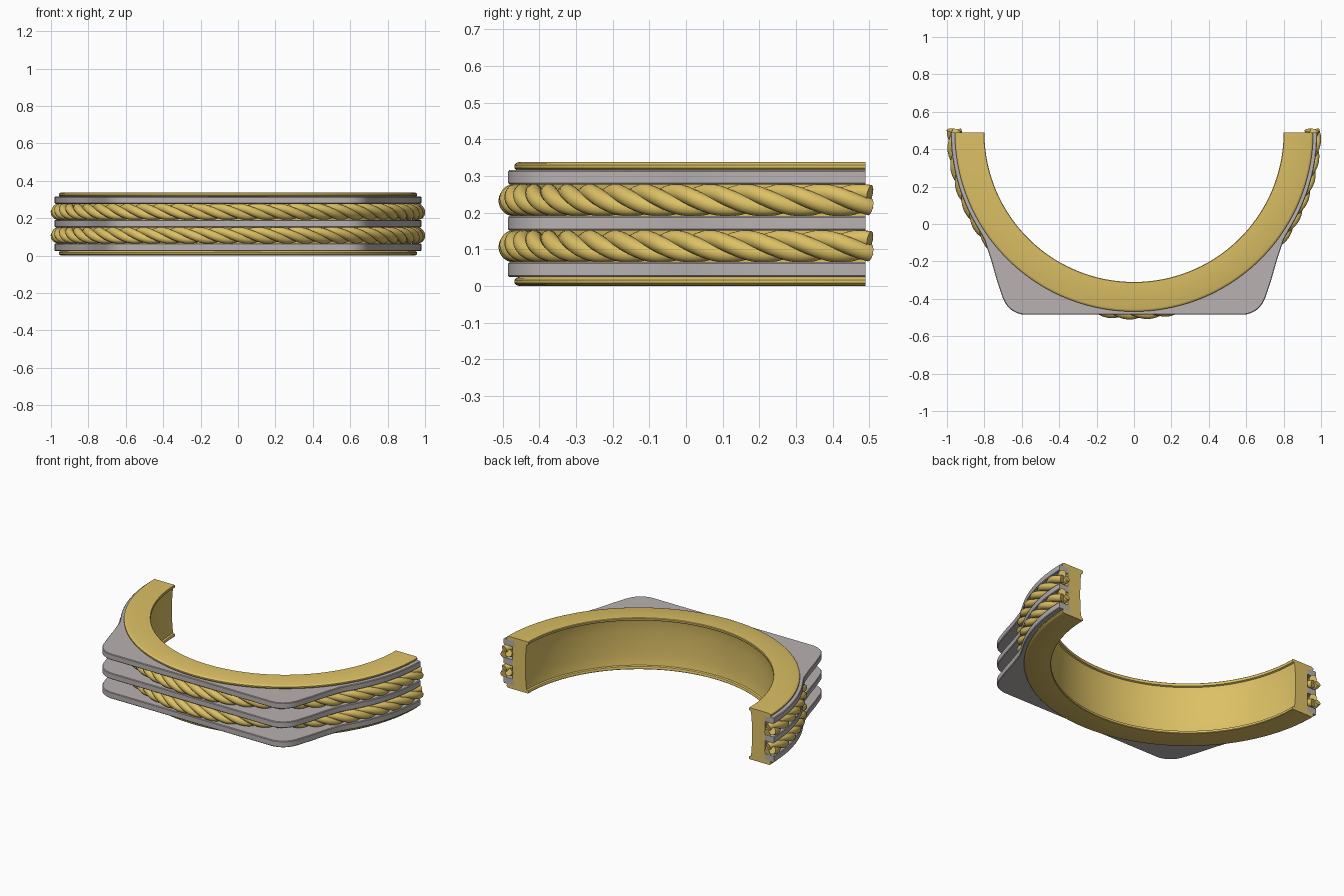
import bpy, bmesh
from math import sin, cos, pi, radians, atan2, hypot

if "Cube" in bpy.data.objects:
    bpy.data.objects.remove(bpy.data.objects["Cube"])

CY = 0.49          # ring centre lies on the cut plane y = 0.49
HEIGHT = 0.338

gold = bpy.data.materials.new("gold")
gold.diffuse_color = (0.72, 0.53, 0.13, 1)
gold.use_nodes = True
gold.node_tree.nodes["Principled BSDF"].inputs["Base Color"].default_value = gold.diffuse_color
silver = bpy.data.materials.new("silver")
silver.diffuse_color = (0.48, 0.44, 0.44, 1)
silver.use_nodes = True
silver.node_tree.nodes["Principled BSDF"].inputs["Base Color"].default_value = silver.diffuse_color


def finish(bm, name, mat, angle=35):
    bmesh.ops.recalc_face_normals(bm, faces=bm.faces)
    me = bpy.data.meshes.new(name)
    bm.to_mesh(me)
    bm.free()
    ob = bpy.data.objects.new(name, me)
    bpy.context.collection.objects.link(ob)
    me.materials.append(mat)
    bpy.ops.object.select_all(action='DESELECT')
    ob.select_set(True)
    bpy.context.view_layer.objects.active = ob
    bpy.ops.object.shade_smooth_by_angle(angle=radians(angle))
    return ob


def sweep(rings, name, mat):
    """Skin a list of closed cross-sections and cap both ends."""
    bm = bmesh.new()
    loops = [[bm.verts.new(p) for p in ring] for ring in rings]
    n = len(loops[0])
    for a, b in zip(loops, loops[1:]):
        for i in range(n):
            j = (i + 1) % n
            bm.faces.new((a[i], a[j], b[j], b[i]))
    bm.faces.new(loops[0])
    bm.faces.new(loops[-1])
    return finish(bm, name, mat)


def polar(r, t, z):
    return (r * cos(t), CY + r * sin(t), z)


# Gold band: channel section with rounded flanges and a shallow inner recess
half = [(0.822, 0.169), (0.821, 0.10), (0.817, 0.045), (0.813, 0.022),
        (0.803, 0.018), (0.80, 0.012), (0.80, 0.003), (0.803, 0.0),
        (0.945, 0.0), (0.953, 0.003), (0.958, 0.008), (0.958, 0.016),
        (0.953, 0.022), (0.945, 0.025), (0.915, 0.025)]
profile = half + [(r, HEIGHT - z) for r, z in reversed(half[1:])]
steps = 120
sweep([[polar(r, pi + pi * k / steps, z) for r, z in profile]
       for k in range(steps + 1)], "gold_band", gold)

# Silver plates: round shoulders flowing into a square front with soft corners
flank = [(0.80, -0.085), (0.765, -0.19), (0.735, -0.295)]
corner = [(0.71, -0.37), (0.635, -0.485), (0.59, -0.485)]
ctrl = (0.683, -0.472)
right = [(0.98 * cos(t), CY + 0.98 * sin(t)) for t in
         [-radians(32) * k / 24 for k in range(25)]]
right += flank
for k in range(13):
    u = k / 12
    right.append(tuple((1 - u) ** 2 * corner[0][i] + 2 * u * (1 - u) * ctrl[i]
                       + u * u * corner[2][i] for i in (0, 1)))
outer = right + [(x, y) for x, y in [(0.3, -0.485), (0.0, -0.485), (-0.3, -0.485)]]
outer += [(-x, y) for x, y in reversed(right)]


def plate(name, z0, z1):
    rings = []
    e = 0.004
    for x, y in outer:
        t = atan2(y - CY, x)
        r = hypot(x, y - CY)
        sec = [(0.90, z0), (r - e, z0), (r, z0 + e),
               (r, z1 - e), (r - e, z1), (0.90, z1)]
        rings.append([polar(q, t, z) for q, z in sec])
    sweep(rings, name, silver)


for name, z0, z1 in (("lower_plate", 0.024, 0.065), ("middle_plate", 0.151, 0.191),
                     ("upper_plate", 0.277, 0.316)):
    plate(name, z0, z1)


# Twisted ropes: three strands wound around the band in each groove
def strand(name, zc, phase, R=0.957, off=0.021, rad=0.0235, turns=9.5):
    rings = []
    n, sides = 330, 12
    over = 0.012
    for k in range(n + 1):
        u = k / n
        t = pi - over + (pi + 2 * over) * u
        a = phase - 2 * pi * turns * u
        w = 2 * pi * turns / (pi * R)
        stretch = hypot(1, off * w)      # elongate section across the lay
        ring = []
        for s in range(sides):
            b = 2 * pi * s / sides
            p, q = rad * cos(b), rad * sin(b)
            # p points away from rope axis, q runs perpendicular to the helix
            d = off + p
            r = R + d * cos(a) - q / stretch * sin(a)
            z = zc + d * sin(a) + q / stretch * cos(a)
            shift = q * off * w / stretch / R
            ring.append(polar(r, t + shift, z))
        rings.append(ring)
    sweep(rings, name, gold)


for label, zc in (("lower", 0.108), ("upper", 0.234)):
    for i in range(3):
        strand(f"{label}_rope_strand_{i + 1}", zc, 2 * pi * i / 3)
